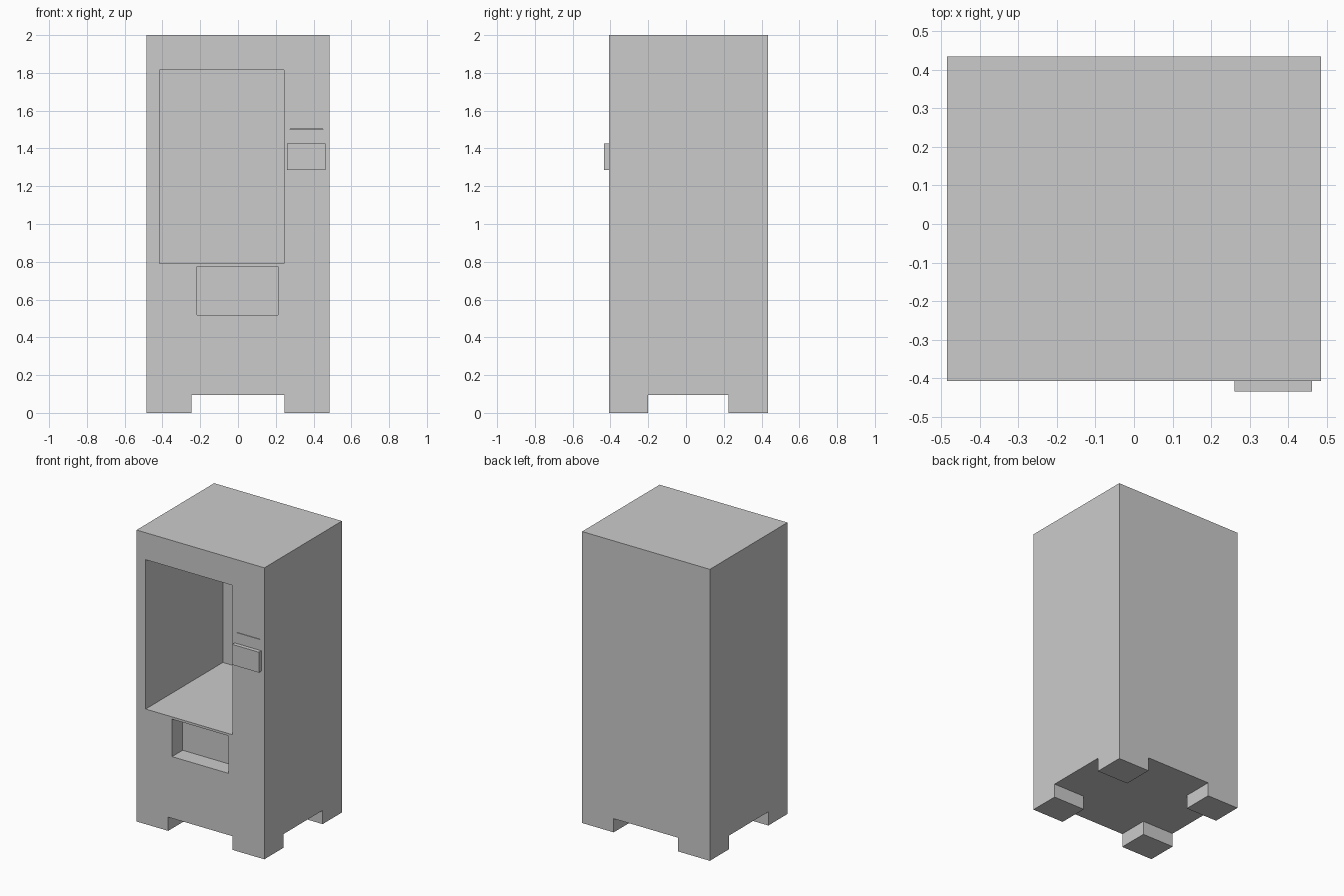
import bpy

if "Cube" in bpy.data.objects:
    bpy.data.objects.remove(bpy.data.objects["Cube"])


def box(name, x0, x1, y0, y1, z0, z1):
    bpy.ops.mesh.primitive_cube_add(
        size=1, location=((x0 + x1) / 2, (y0 + y1) / 2, (z0 + z1) / 2))
    ob = bpy.context.object
    ob.name = name
    ob.scale = (x1 - x0, y1 - y0, z1 - z0)
    bpy.ops.object.transform_apply(location=False, rotation=False, scale=True)
    return ob


def cut(target, *bounds):
    cutter = box("cutter", *bounds)
    cutter.hide_render = True
    mod = target.modifiers.new("cut", 'BOOLEAN')
    mod.operation = 'DIFFERENCE'
    mod.solver = 'EXACT'
    mod.object = cutter
    bpy.context.view_layer.objects.active = target
    bpy.ops.object.modifier_apply(modifier=mod.name)
    bpy.data.objects.remove(cutter)


FRONT, BACK = -0.407, 0.434

# Cabinet, with four feet left standing by two crossing gaps
cabinet = box("cabinet", -0.485, 0.485, FRONT, BACK, 0, 2)
cut(cabinet, -0.245, 0.245, -1, 1, -0.1, 0.094)
cut(cabinet, -1, 1, -0.2, 0.225, -0.1, 0.094)

# Display window: reaches almost to the rear panel
cut(cabinet, -0.416, 0.244, -0.6, 0.43, 0.79, 1.815)

# Collection tray
cut(cabinet, -0.216, 0.213, -0.6, FRONT + 0.115, 0.517, 0.774)

# Thin slot above the payment panel
cut(cabinet, 0.276, 0.451, -0.6, FRONT + 0.01, 1.499, 1.502)

# Payment panel
box("payment_panel", 0.26, 0.462, -0.434, FRONT, 1.285, 1.425)
